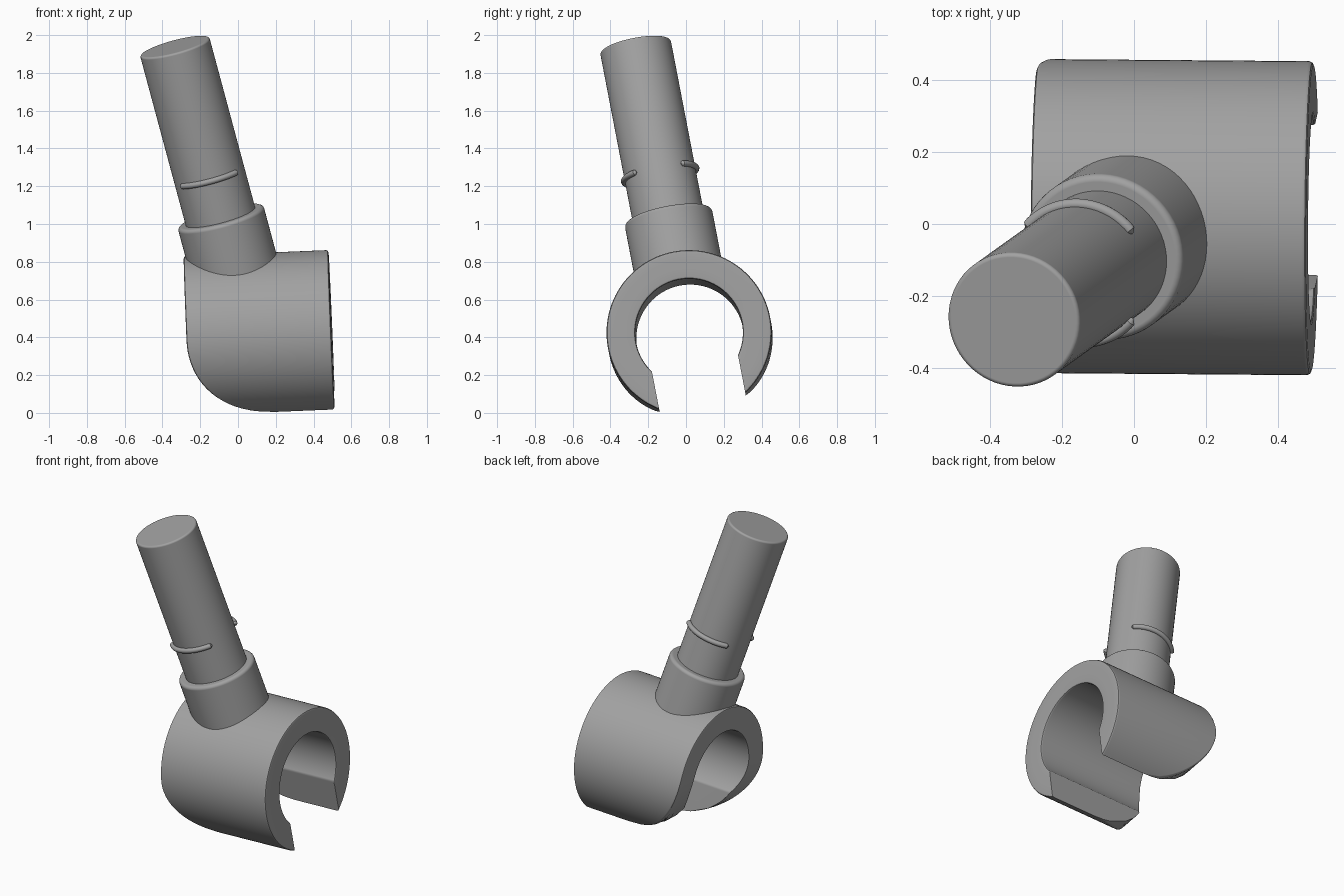
import bpy, bmesh, math
from mathutils import Matrix, Vector

cube = bpy.data.objects.get("Cube")
if cube:
    bpy.data.objects.remove(cube, do_unlink=True)

grey = bpy.data.materials.new("mid grey")
grey.use_nodes = True
colour = (0.36, 0.36, 0.36, 1)
grey.diffuse_color = colour
grey.node_tree.nodes["Principled BSDF"].inputs["Base Color"].default_value = colour

R_IN, R_OUT, GAP = 0.285, 0.437, 0.232      # clip radii and half opening
X_LEFT, X_RIGHT = -0.27, 0.497


def frame(origin, pitch, lean):
    return (Matrix.Translation(origin) @ Matrix.Rotation(math.radians(pitch), 4, 'X')
            @ Matrix.Rotation(math.radians(lean), 4, 'Y'))


clip_frame = frame((0, 0.02, 0.405), 10.9, -2.4)
stem_frame = frame((-0.093, -0.0945, 1.04), 10.9, -14.8)


def finish(name, bm, matrix):
    bmesh.ops.recalc_face_normals(bm, faces=bm.faces)
    mesh = bpy.data.meshes.new(name)
    bm.to_mesh(mesh)
    bm.free()
    mesh.materials.append(grey)
    obj = bpy.data.objects.new(name, mesh)
    bpy.context.collection.objects.link(obj)
    obj.matrix_world = matrix
    bpy.ops.object.select_all(action='DESELECT')
    obj.select_set(True)
    bpy.context.view_layer.objects.active = obj
    bpy.ops.object.shade_smooth_by_angle(angle=math.radians(35))
    mod = obj.modifiers.new("Weighted Normal", 'WEIGHTED_NORMAL')
    mod.keep_sharp = True
    return obj


def bridge(bm, a, b):
    for i in range(len(a)):
        j = (i + 1) % len(a)
        bm.faces.new((a[i], a[j], b[j], b[i]))


# C-shaped clip: wall sections swept round the axis, lower left end rounded away
def left_end(z, start=0.07, radius=0.44):
    drop = min(max(start - z, 0), radius)
    return X_LEFT + radius - math.sqrt(radius ** 2 - drop ** 2)


def rim(radius, u):
    start = math.asin(GAP / radius)
    a = start + u * (2 * math.pi - 2 * start)
    return Vector((0, -radius * math.sin(a), -radius * math.cos(a)))


bevel = 0.012
wall = [(0, bevel), (0.025, bevel * 0.3), (0.08, 0), (0.36, 0),
        (0.64, 0), (0.92, 0), (0.975, bevel * 0.3), (1, bevel)]
bm = bmesh.new()
sections = []
STEPS = 96
for i in range(STEPS + 1):
    inner, outer = rim(R_IN, i / STEPS), rim(R_OUT, i / STEPS)
    left, right = [], []
    for t, inset in wall:
        p = inner.lerp(outer, t)
        left.append(bm.verts.new((left_end(p.z) + inset, p.y, p.z)))
        right.append(bm.verts.new((X_RIGHT - inset, p.y, p.z)))
    sections.append(left + right[::-1])
for a, b in zip(sections, sections[1:]):
    bridge(bm, a, b)
bm.faces.new(sections[0])
bm.faces.new(sections[-1])
finish("clip_ring", bm, clip_frame)


# Round stem parts: stacked circles with a softened top edge
def turned(name, radius, bottom, top, soft, seat=None, sides=64):
    bm = bmesh.new()
    profile = [(radius, bottom)]
    for k in range(5):
        a = k * math.pi / 8
        profile.append((radius - soft + soft * math.cos(a), top - soft + soft * math.sin(a)))
    rings = []
    for r, z in profile:
        angles = [2 * math.pi * k / sides for k in range(sides)]
        rings.append([bm.verts.new((r * math.cos(a), r * math.sin(a), z)) for a in angles])
    for a, b in zip(rings, rings[1:]):
        bridge(bm, a, b)
    bm.faces.new(rings[-1])
    if seat:
        # Slide the lower rim along the stem until it sits inside the clip wall
        to_clip = clip_frame.inverted() @ stem_frame
        slope = (to_clip.to_3x3() @ Vector((0, 0, 1))).z
        for v in rings[0]:
            p = to_clip @ v.co
            v.co.z += (math.sqrt(seat ** 2 - p.y ** 2) - p.z) / slope
    else:
        bm.faces.new(rings[0])
    return finish(name, bm, stem_frame)


turned("collar", 0.235, -0.25, 0, 0.02, seat=0.36)
turned("handle", 0.19, -0.08, 0.948, 0.012)


# Two raised wire arcs, front and back of the handle
def wire_arc(name, side):
    bm = bmesh.new()
    rings = []
    half, tube, steps = math.radians(52), 0.016, 32
    for i in range(steps + 1):
        s = 2 * i / steps - 1
        a = side * math.pi / 2 + s * half
        end = min(1, (1 - abs(s)) * half * 0.195 / tube)
        r = tube * max(0.15, math.sqrt(1 - (1 - end) ** 2))
        ring = []
        for k in range(12):
            b = 2 * math.pi * k / 12
            d = 0.195 + r * math.cos(b)
            ring.append(bm.verts.new((d * math.cos(a), d * math.sin(a), 0.232 + r * math.sin(b))))
        rings.append(ring)
    for a, b in zip(rings, rings[1:]):
        bridge(bm, a, b)
    bm.faces.new(rings[0])
    bm.faces.new(rings[-1])
    finish(name, bm, stem_frame)


wire_arc("front_wire", -1)
wire_arc("back_wire", 1)
